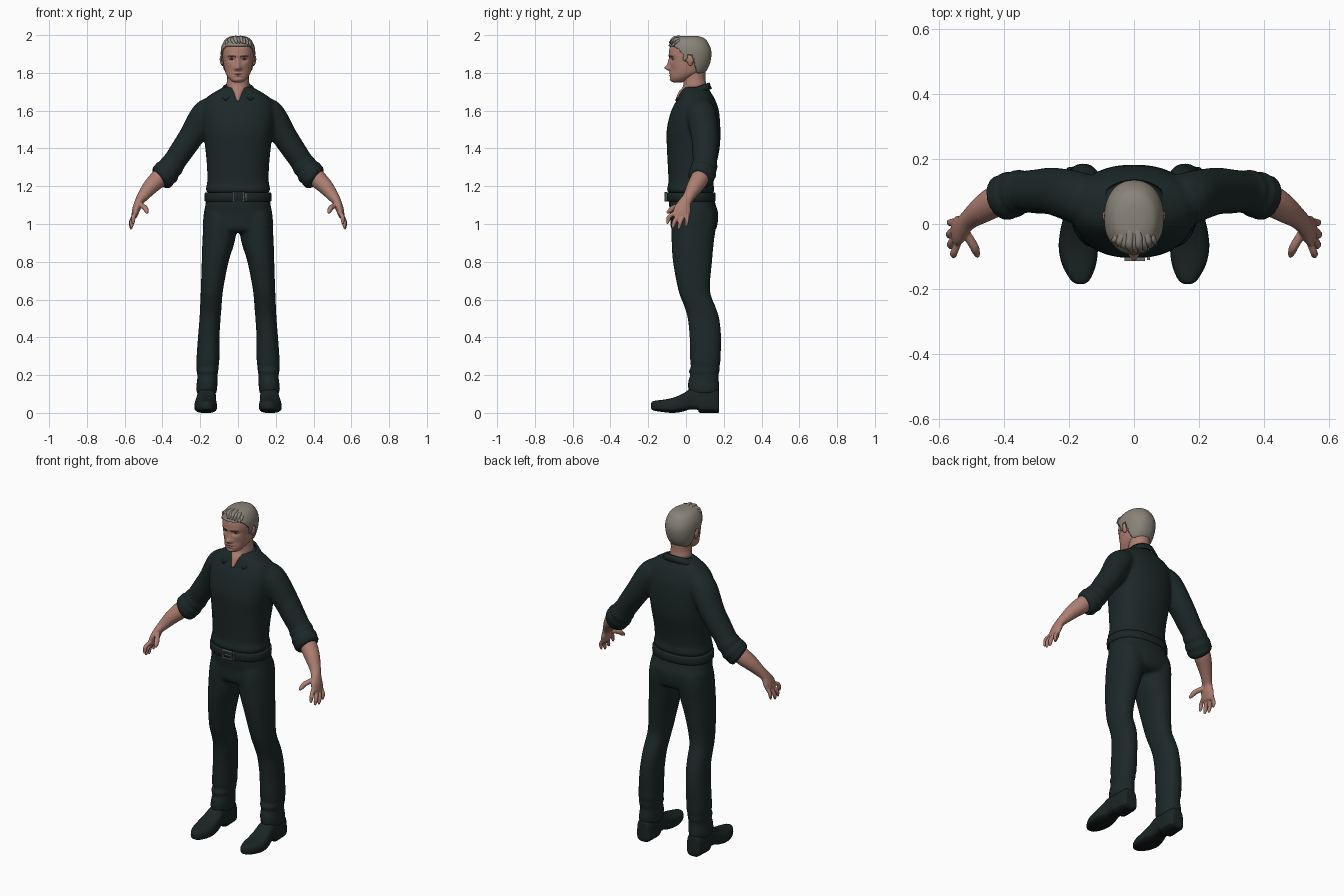
import bpy, bmesh
from math import sin, cos, pi, exp, copysign, radians
from mathutils import Vector, Matrix

default_cube = bpy.data.objects.get("Cube")
if default_cube:
    bpy.data.objects.remove(default_cube)


def material(name, *rgb):
    mat = bpy.data.materials.new(name)
    mat.use_nodes = True
    mat.diffuse_color = (*rgb, 1)
    shader = mat.node_tree.nodes["Principled BSDF"]
    shader.inputs["Base Color"].default_value = (*rgb, 1)
    shader.inputs["Roughness"].default_value = .8
    return mat


CLOTH = material("dark green cloth", .012, .021, .021)
LEATHER = material("dark leather", .011, .018, .018)
SOLE = material("black sole", .006, .008, .008)
SKIN = material("skin", .42, .21, .165)
LIP = material("lip", .29, .12, .1)
HAIR = material("grey hair", .25, .23, .19)
BROW = material("brown brow", .14, .08, .06)
EYE = material("eye white", .45, .4, .37)
IRIS = material("dark iris", .02, .02, .02)
METAL = material("buckle metal", .16, .16, .15)


def spline(rows, steps):
    """Smooth interpolation through rows of numbers."""
    out = []
    for i in range(len(rows) - 1):
        p, q, r, s = (rows[max(0, min(len(rows) - 1, i + d))] for d in (-1, 0, 1, 2))
        for j in range(steps):
            t = j / steps
            out.append([b + .5 * t * (c - a + t * (2 * a - 5 * b + 4 * c - d
                        + t * (3 * (b - c) + d - a))) for a, b, c, d in zip(p, q, r, s)])
    return out + [list(rows[-1])]


def tube(bm, rows, mode="z", side=1, sides=28, steps=5, power=2.0):
    """Closed loft through rows (x, y, z, half width, half depth)."""
    data = spline(rows, steps)
    rings = []
    for i, (x, y, z, a, b) in enumerate(data):
        u, v = Vector((1, 0, 0)), Vector((0, 1, 0))
        if mode == "y":
            v = Vector((0, 0, 1))
        elif mode == "path":
            t = Vector(data[min(i + 1, len(data) - 1)][:3]) - Vector(data[max(i - 1, 0)][:3])
            u = t.cross(v).normalized()
            v = u.cross(t).normalized()
        ring = []
        for j in range(sides):
            c, s = cos(2 * pi * j / sides), sin(2 * pi * j / sides)
            c, s = (copysign(abs(w) ** (2 / power), w) for w in (c, s))
            p = Vector((x, y, z)) + u * (a * c) + v * (b * s)
            ring.append(bm.verts.new((p.x * side, p.y, p.z)))
        rings.append(ring)
    for low, high in zip(rings, rings[1:]):
        for j in range(sides):
            k = (j + 1) % sides
            bm.faces.new((low[j], low[k], high[k], high[j]))
    bm.faces.new(rings[0][::-1])
    bm.faces.new(rings[-1])


def slabs(rows):
    """Rows (z, x, half width, front y, back y) turned into level tube rows."""
    return [(x, (f + b) / 2, z, w, (b - f) / 2) for z, x, w, f, b in rows]


def ball(bm, centre, size, turn=0):
    m = Matrix.Translation(centre) @ Matrix.Rotation(turn, 4, "X") @ Matrix.Diagonal((*size, 1))
    bmesh.ops.create_uvsphere(bm, u_segments=20, v_segments=14, radius=1, matrix=m)


def box(bm, centre, size):
    m = Matrix.Translation(centre) @ Matrix.Diagonal((*size, 1))
    bmesh.ops.create_cube(bm, size=1, matrix=m)


def part(name, bm, *mats, rule=None, voxel=0, relax=4, thick=0, smooth=True):
    bmesh.ops.recalc_face_normals(bm, faces=bm.faces)
    for f in bm.faces:
        f.smooth = smooth
        if rule:
            f.material_index = rule(f.calc_center_median())
    mesh = bpy.data.meshes.new(name)
    bm.to_mesh(mesh)
    bm.free()
    for mat in mats:
        mesh.materials.append(mat)
    obj = bpy.data.objects.new(name, mesh)
    bpy.context.collection.objects.link(obj)
    if thick:
        mod = obj.modifiers.new("thickness", "SOLIDIFY")
        mod.thickness, mod.offset = thick, 0
    if voxel:
        mod = obj.modifiers.new("blend", "REMESH")
        mod.mode, mod.voxel_size, mod.use_smooth_shade = "VOXEL", voxel, True
        mod = obj.modifiers.new("relax", "SMOOTH")
        mod.factor, mod.iterations = .5, relax
    return obj


# Shirt: torso and rolled sleeves blended into one surface
bm = bmesh.new()
tube(bm, slabs([
    (1.165, 0, .166, -.097, .147), (1.19, 0, .17, -.1, .15), (1.22, 0, .163, -.093, .145),
    (1.3, 0, .164, -.096, .157), (1.4, 0, .173, -.101, .178), (1.5, 0, .186, -.102, .182),
    (1.6, 0, .192, -.078, .174), (1.66, 0, .175, -.046, .153), (1.695, 0, .13, -.03, .133),
    (1.725, 0, .075, -.01, .115)]), sides=48, power=2.3)
sleeve = [(.11, .06, 1.6, .07, .075), (.17, .08, 1.58, .077, .08), (.246, .1, 1.465, .067, .073),
          (.3, .1, 1.385, .063, .068), (.337, .1, 1.33, .061, .064), (.352, .098, 1.308, .067, .07),
          (.364, .095, 1.292, .062, .066), (.378, .09, 1.275, .073, .074),
          (.39, .086, 1.262, .068, .069), (.402, .08, 1.25, .073, .072), (.418, .074, 1.238, .06, .06)]
for s in (1, -1):
    tube(bm, sleeve, "path", s)
part("shirt", bm, CLOTH, voxel=.009)

# Collar: folded strip around the neck with two front points
bm = bmesh.new()
strip = []
for i in range(41):
    t = i / 20 - 1
    a, b = t * radians(164), t * radians(142)
    depth = .082 if cos(b) > 0 else .13
    strip.append([bm.verts.new(p) for p in (
        (.077 * sin(a), .05 + .07 * cos(a), 1.72 + .028 * cos(a)),
        (.106 * sin(b), .05 + depth * cos(b), 1.682 + .032 * cos(b)))])
for p, q in zip(strip, strip[1:]):
    bm.faces.new((p[0], q[0], q[1], p[1]))
part("collar", bm, CLOTH, thick=.01)

# Trousers: hips and legs blended, with folds above the hems
bm = bmesh.new()
tube(bm, slabs([
    (.955, 0, .15, -.06, .14), (.98, 0, .184, -.08, .162), (1.05, 0, .182, -.083, .171),
    (1.1, 0, .173, -.09, .158), (1.15, 0, .166, -.092, .145)]), sides=48, power=2.3)
leg = slabs([
    (.1, .166, .05, .02, .168), (.13, .166, .056, .011, .177), (.17, .163, .054, .012, .174),
    (.2, .162, .053, .023, .172), (.22, .162, .058, .014, .178), (.245, .161, .057, .027, .177),
    (.27, .16, .061, .022, .182), (.4, .155, .057, .019, .186), (.5, .148, .056, .009, .176),
    (.56, .144, .057, -.008, .157), (.65, .138, .059, -.041, .127), (.8, .121, .071, -.069, .138),
    (.9, .104, .085, -.076, .147), (1, .093, .09, -.078, .16), (1.06, .09, .085, -.07, .155)])
for s in (1, -1):
    tube(bm, leg, "z", s, power=2.2)
part("trousers", bm, CLOTH, voxel=.009)

# Belt and buckle
bm = bmesh.new()
tube(bm, slabs([(1.12, 0, .17, -.095, .15), (1.124, 0, .177, -.103, .157),
                (1.162, 0, .176, -.104, .156), (1.167, 0, .169, -.097, .149)]),
     sides=56, steps=2, power=2.3)
part("belt", bm, LEATHER)
bm = bmesh.new()
for x in (-.026, .03):
    box(bm, (x, -.107, 1.144), (.007, .012, .05))
for z in (1.122, 1.166):
    box(bm, (.002, -.107, z), (.06, .012, .006))
box(bm, (.008, -.109, 1.144), (.04, .01, .005))
box(bm, (.044, -.104, 1.144), (.009, .012, .046))
part("buckle", bm, METAL, smooth=False)

# Shoes: lofted heel to toe as (x, y, bottom, top, half width)
shoe = [(.166, .176, .012, .1, .02), (.166, .17, 0, .125, .04), (.166, .13, 0, .14, .049),
        (.167, .075, 0, .14, .05), (.167, .06, .016, .135, .049), (.168, .02, .018, .125, .05),
        (.17, -.02, .006, .1, .055), (.171, -.07, 0, .08, .058), (.169, -.12, .004, .07, .051),
        (.166, -.16, .01, .065, .034), (.165, -.178, .016, .06, .02), (.165, -.185, .025, .05, .006)]
for s, name in ((1, "left_shoe"), (-1, "right_shoe")):
    bm = bmesh.new()
    tube(bm, [(x, y, (lo + hi) / 2, w, (hi - lo) / 2) for x, y, lo, hi, w in shoe],
         "y", s, power=2.8)
    for v in bm.verts:
        v.co.z = max(v.co.z, 0)
        if v.co.z < .06:
            v.co.x += s * .006 * (1 if v.co.x * s > .167 else -1) * (1 - v.co.z / .06)
    part(name, bm, LEATHER, SOLE, rule=lambda c: int(c.z < .021))

# Forearms and hands
fingers = [((.54, -.055, 1.06), (.553, -.088, 1.04), (.555, -.1, 1.0)),
           ((.545, -.035, 1.05), (.562, -.06, 1.015), (.564, -.072, .978)),
           ((.547, -.013, 1.05), (.566, -.03, 1.01), (.566, -.04, .972)),
           ((.545, .008, 1.055), (.564, .005, 1.02), (.564, 0, .986))]
thumb = ((.515, -.03, 1.1), (.492, -.068, 1.085), (.479, -.1, 1.058))
for s, name in ((1, "left"), (-1, "right")):
    bm = bmesh.new()
    tube(bm, [(.39, .085, 1.27, .045, .045), (.425, .07, 1.235, .047, .048),
              (.465, .045, 1.195, .041, .042), (.505, .015, 1.145, .03, .031),
              (.525, -.005, 1.115, .023, .033), (.538, -.018, 1.08, .021, .045),
              (.548, -.026, 1.045, .016, .044), (.552, -.028, 1.034, .01, .035)], "path", s)
    for i, (a, b, c) in enumerate((*fingers, thumb)):
        r = (.0115, .012, .0115, .0105, .014)[i]
        mid = [(p + q) / 2 for p, q in zip(b, c)]
        tube(bm, [(*a, r, r), (*b, r, r), (*mid, r * .9, r * .9), (*c, r * .5, r * .5)],
             "path", s, sides=14)
    part(name + "_arm_and_hand", bm, SKIN, voxel=.004, relax=3)

# Neck, with skin showing in the open collar
bm = bmesh.new()
tube(bm, slabs([(1.652, 0, .012, -.058, .03), (1.7, 0, .042, -.038, .1), (1.73, 0, .06, -.015, .107),
                (1.77, 0, .057, -.015, .103), (1.82, 0, .058, -.01, .105)]))
part("neck", bm, SKIN)

# Head: skull loft shaped by soft pushes
skull = [(1.75, 0, .02, -.068, -.02), (1.757, 0, .036, -.078, 0), (1.775, 0, .053, -.083, .035),
         (1.8, 0, .066, -.085, .085), (1.83, 0, .074, -.085, .108), (1.87, 0, .08, -.086, .121),
         (1.91, 0, .082, -.09, .124), (1.945, 0, .076, -.082, .114), (1.97, 0, .058, -.058, .093),
         (1.983, 0, .034, -.03, .066), (1.987, 0, .008, .005, .03)]
pushes = [(0, 1.827, .013, .014, -.025), (0, 1.853, .01, .026, -.011), (.013, 1.822, .008, .008, -.008),
          (.033, 1.872, .018, .012, .011), (.03, 1.892, .026, .008, -.004), (0, 1.798, .022, .005, -.004),
          (0, 1.785, .02, .005, -.005), (0, 1.791, .025, .0025, .004), (0, 1.764, .02, .01, -.005),
          (.045, 1.815, .015, .02, .004)]
bm = bmesh.new()
tube(bm, slabs(skull), sides=96, steps=9, power=2.25)
for v in bm.verts:
    if v.co.y < -.02:
        x, z = v.co.x, v.co.z
        for px, pz, wide, tall, amount in pushes:
            for sx in {px, -px}:
                v.co.y += amount * exp(-((x - sx) / wide) ** 2 - ((z - pz) / tall) ** 2)
part("head", bm, SKIN, LIP, rule=lambda c: int(
    c.y < -.05 and (c.x / .024) ** 2 + ((c.z - 1.791) / .009) ** 2 < 1))

# Ears, eyes and brows
for s, name in ((1, "left"), (-1, "right")):
    bm = bmesh.new()
    ball(bm, (s * .084, .02, 1.866), (.009, .017, .031), radians(14))
    ball(bm, (s * .091, .025, 1.872), (.006, .015, .023), radians(14))
    part(name + "_ear", bm, SKIN, voxel=.004, relax=2)
    bm = bmesh.new()
    ball(bm, (s * .033, -.063, 1.872), (.014, .012, .006))
    part(name + "_eye", bm, EYE, IRIS, rule=lambda c: int(abs(abs(c.x) - .033) < .006))
    bm = bmesh.new()
    tube(bm, [(.014, -.088, 1.887, .002, .002), (.032, -.084, 1.891, .003, .003),
              (.052, -.07, 1.887, .001, .002)], "path", s, sides=8)
    part(name + "_brow", bm, BROW)

# Hair: cap offset from the skull, trimmed along a hairline
hairline = [(-.2, 1.942), (-.07, 1.942), (-.05, 1.935), (-.03, 1.915), (-.018, 1.9), (-.012, 1.865),
            (.003, 1.86), (.006, 1.895), (.035, 1.897), (.045, 1.85), (.06, 1.8), (.2, 1.79)]


def hair_edge(y):
    for (a, low), (b, high) in zip(hairline, hairline[1:]):
        if a <= y <= b:
            return low + (high - low) * (y - a) / (b - a)
    return 2


bm = bmesh.new()
tube(bm, [(x, y, z + .006 * (z > 1.95), a + .006, b + .007) for x, y, z, a, b in slabs(skull)],
     sides=96, steps=9, power=2.2)
bare = [f for f in bm.faces if f.calc_center_median().z < hair_edge(f.calc_center_median().y)]
bmesh.ops.delete(bm, geom=bare, context="FACES")
part("hair", bm, HAIR, thick=.007)

# Swept locks along the front of the hair
bm = bmesh.new()
for i in range(9):
    x = -.058 + i * .0145
    drop = 5 * x * x
    lift = .004 * (i % 2)
    tube(bm, [(x * .7 - .012, .02, 1.982 - drop * .6, .006, .005),
              (x * .85, -.03, 1.985 + lift - drop, .012, .009),
              (x, -.07 + drop, 1.978 + lift - drop, .012, .011),
              (x + .008, -.09 + drop * 1.5, 1.96 - drop, .004, .004)], "y", sides=10)
part("front_locks", bm, HAIR)
